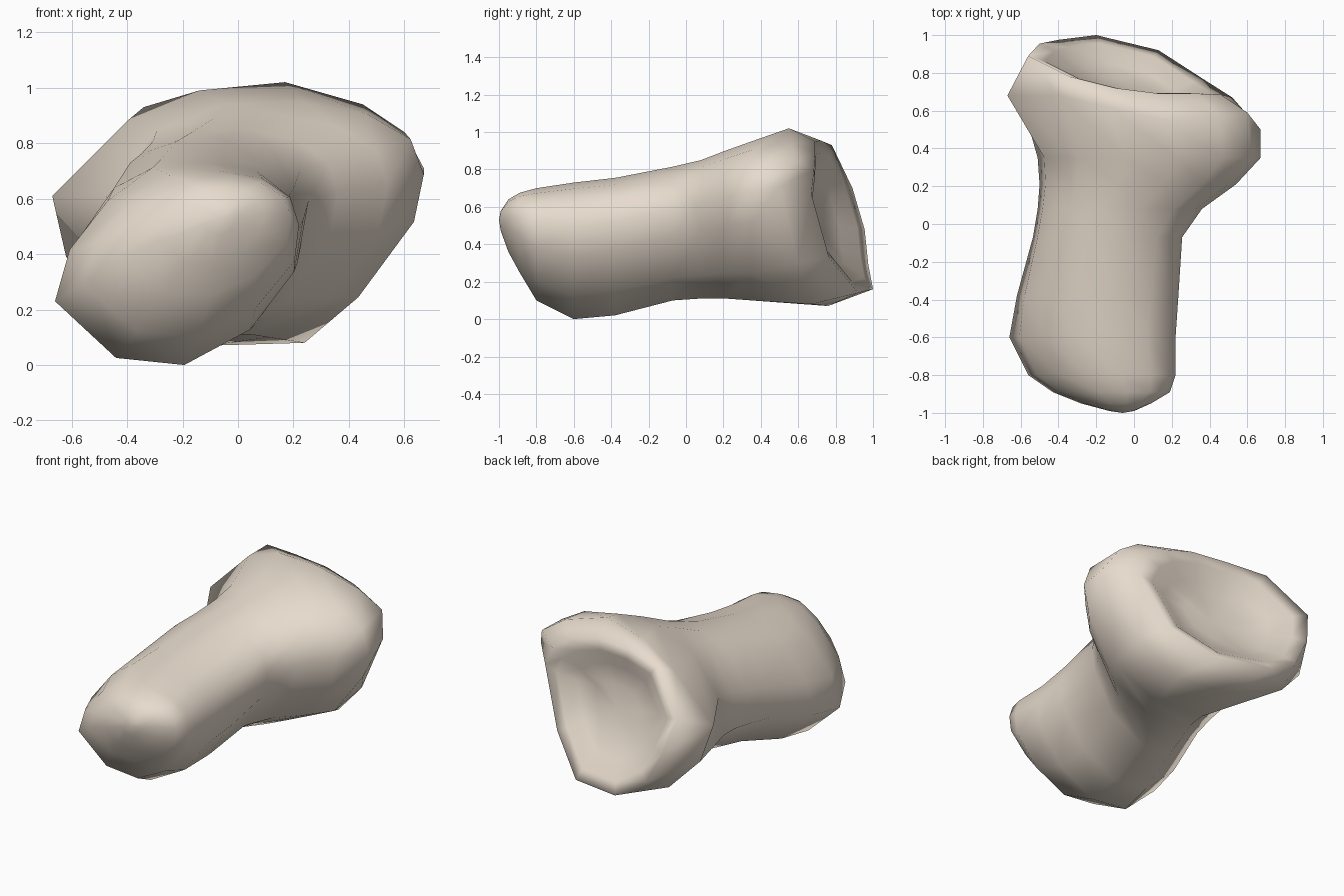
import bpy, bmesh
from mathutils import Vector

N = 12

# Unit cross-sections: the free end leans more, the waist is fuller at upper left
end_profile = [(1.0, 0.35), (0.92, 0.68), (0.66, 0.91), (0.26, 1.0),
               (-0.2, 0.95), (-0.57, 0.62), (-0.88, 0.14), (-1.0, -0.37),
               (-0.5, -0.93), (0.06, -1.0), (0.6, -0.65), (0.96, -0.08)]
waist_profile = [(1.0, 0.38), (0.92, 0.68), (0.66, 0.89), (0.26, 1.0),
                 (-0.2, 0.98), (-0.63, 0.76), (-0.94, 0.2), (-1.0, -0.35),
                 (-0.5, -0.91), (0.05, -1.0), (0.6, -0.66), (0.94, -0.02)]

# Shaft sections: y, x min, x max, z min, z max
shaft = [
    (-0.99, -0.13, 0.00, 0.47, 0.58),
    (-0.95, -0.28, 0.09, 0.36, 0.64),
    (-0.89, -0.43, 0.19, 0.25, 0.675),
    (-0.80, -0.56, 0.22, 0.10, 0.70),
    (-0.60, -0.66, 0.22, 0.00, 0.73),
    (-0.38, -0.62, 0.235, 0.02, 0.755),
    (-0.07, -0.535, 0.255, 0.10, 0.815),
    (0.08, -0.51, 0.36, 0.11, 0.85),
    (0.21, -0.50, 0.54, 0.11, 0.90),
    (0.35, -0.51, 0.67, 0.10, 0.95),
]
# Widest loop of the flared head, counter-clockwise from the right
head = [(0.67, 0.50, 0.71), (0.60, 0.59, 0.84), (0.45, 0.57, 0.94),
        (0.17, 0.55, 1.02), (-0.14, 0.62, 0.99), (-0.40, 0.68, 0.88),
        (-0.67, 0.68, 0.61), (-0.62, 0.74, 0.39), (-0.44, 0.80, 0.20),
        (-0.10, 0.76, 0.07), (0.24, 0.67, 0.08), (0.45, 0.60, 0.30)]
# Crest of the rim around the hollow
crest = [(0.52, 0.67, 0.67), (0.46, 0.685, 0.80), (0.34, 0.69, 0.89),
         (0.14, 0.69, 0.95), (-0.10, 0.72, 0.955), (-0.34, 0.78, 0.93),
         (-0.56, 0.89, 0.70), (-0.50, 0.955, 0.48), (-0.40, 0.975, 0.29),
         (-0.20, 1.00, 0.16), (0.13, 0.92, 0.14), (0.37, 0.765, 0.33)]


def section(y, x0, x1, z0, z1):
    """Shaft profile fitted to a bounding box, blended from end to waist."""
    t = min(max((y + 0.6) / 0.5, 0), 1)
    ring = []
    for a, b in zip(end_profile, waist_profile):
        u, v = Vector(a).lerp(Vector(b), t)
        ring.append(Vector(((x0 + x1) / 2 + (x1 - x0) / 2 * u, y,
                            (z0 + z1) / 2 + (z1 - z0) / 2 * v)))
    return ring


rings = [section(*s) for s in shaft]
rings.append([Vector(p) for p in head])
rings.append([Vector(p) for p in crest])

# Hollow joint socket: shrink the crest toward a sunken centre
socket = Vector((-0.01, 0.74, 0.53))
for t, sink in ((0.16, 0.005), (0.38, 0.055), (0.65, 0.06)):
    rings.append([Vector(p).lerp(socket, t) - Vector((0, sink, 0)) for p in crest])

# Skin the sections and close both ends
bm = bmesh.new()
loops = [[bm.verts.new(p) for p in r] for r in rings]
for a, b in zip(loops, loops[1:]):
    for i in range(N):
        j = (i + 1) % N
        bm.faces.new((a[i], a[j], b[j], b[i]))
tip = bm.verts.new((-0.06, -1.0, 0.53))
pit = bm.verts.new(socket - Vector((0, 0.045, 0)))
for i in range(N):
    j = (i + 1) % N
    bm.faces.new((tip, loops[0][j], loops[0][i]))
    bm.faces.new((pit, loops[-1][i], loops[-1][j]))
bmesh.ops.recalc_face_normals(bm, faces=bm.faces)
for f in bm.faces:
    f.smooth = True

mesh = bpy.data.meshes.new("finger_bone")
bm.to_mesh(mesh)
bm.free()
bone = bpy.data.objects.new("finger_bone", mesh)
bpy.context.collection.objects.link(bone)

# Pale bone colour
mat = bpy.data.materials.new("bone_colour")
mat.diffuse_color = (0.80, 0.71, 0.61, 1.0)
mesh.materials.append(mat)
